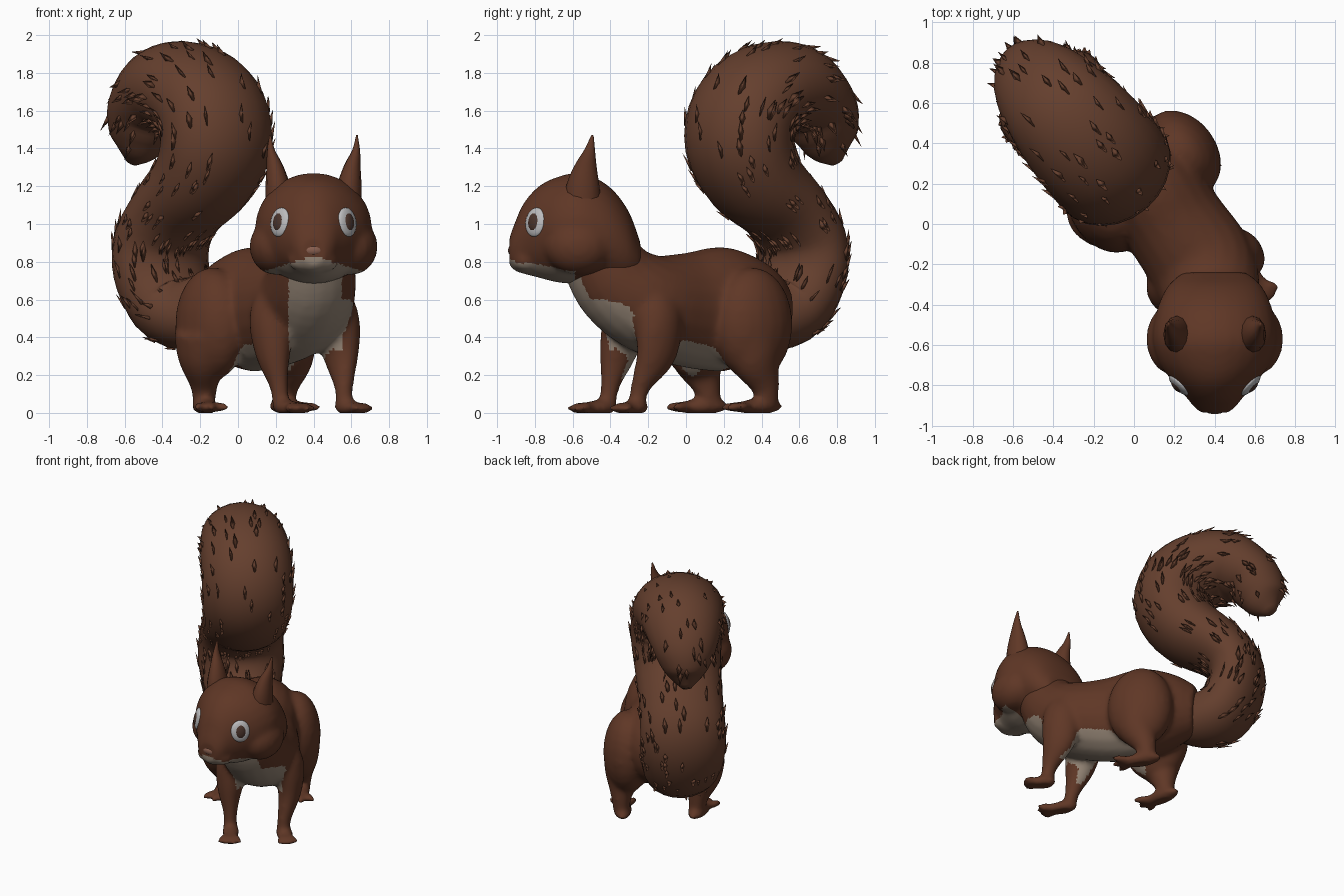
import bpy, bmesh, math, random
from mathutils import Vector, Matrix

if "Cube" in bpy.data.objects:
    bpy.data.objects.remove(bpy.data.objects["Cube"])

random.seed(4)
FWD = Vector((0.6, -0.8, 0))      # body axis
LAT = Vector((0.8, 0.6, 0))       # across the body
UP = Vector((0, 0, 1))
HX = 0.40                         # head centre plane


def material(name, col):
    m = bpy.data.materials.new(name)
    m.diffuse_color = (*col, 1)
    m.use_nodes = True
    m.node_tree.nodes["Principled BSDF"].inputs["Base Color"].default_value = m.diffuse_color
    return m


FUR = material("russet_fur", (0.115, 0.038, 0.019))
TAILFUR = material("tail_fur", (0.13, 0.05, 0.027))
CREAM = material("cream_fur", (0.30, 0.235, 0.18))
PALE = material("pale_eye", (0.50, 0.50, 0.51))
DARK = material("dark_eye", (0.07, 0.035, 0.025))
NOSE = material("nose_skin", (0.24, 0.11, 0.075))


def smooth_path(pts, n):
    """Catmull-Rom resampling of tuples, n steps per span."""
    v = [Vector(p) for p in pts]
    v = [2 * v[0] - v[1]] + v + [2 * v[-1] - v[-2]]
    out = []
    for i in range(1, len(v) - 2):
        a, b, c, d = v[i - 1:i + 3]
        for k in range(n):
            t = k / n
            out.append(0.5 * (2 * b + (c - a) * t + (2 * a - 5 * b + 4 * c - d) * t * t
                              + (3 * b - a - 3 * c + d) * t ** 3))
    return out + [v[-2]]


def frames(path, side, axis=None):
    """Centre, tangent, side and up vector, and the two radii, for each ring."""
    res = []
    for i, p in enumerate(path):
        a, b = path[max(i - 1, 0)], path[min(i + 1, len(path) - 1)]
        t = Vector(axis) if axis else Vector(b[:3]) - Vector(a[:3])
        t.normalize()
        u = t.cross(side).normalized()
        s = u.cross(t).normalized()
        res.append((Vector(p[:3]), t, s, u, p[3], p[4]))
    return res


def tube(bm, pts, side=LAT, sides=20, n=4, axis=None):
    """Closed loft of ellipses; points are x, y, z, side radius, up radius."""
    fr = frames(smooth_path(pts, n), side, axis)
    rings = []
    for c, t, s, u, rs, ru in fr:
        rings.append([bm.verts.new(c + s * rs * math.cos(a) + u * ru * math.sin(a))
                      for a in (2 * math.pi * k / sides for k in range(sides))])
    for r0, r1 in zip(rings, rings[1:]):
        for k in range(sides):
            j = (k + 1) % sides
            bm.faces.new((r0[k], r0[j], r1[j], r1[k]))
    bm.faces.new(rings[0][::-1])
    bm.faces.new(rings[-1])
    return fr


def blob(bm, c, r, fwd=FWD):
    """Ellipsoid with radii across, forward, up."""
    f = Vector(fwd).normalized()
    s = f.cross(UP).normalized()
    rot = Matrix((s, f, s.cross(f))).transposed().to_4x4()
    bmesh.ops.create_uvsphere(bm, u_segments=20, v_segments=12, radius=1,
                              matrix=Matrix.Translation(c) @ rot @ Matrix.Diagonal((*r, 1)))


def finish(name, bm, mats, voxel=None, paint=None, soften=5):
    bmesh.ops.recalc_face_normals(bm, faces=bm.faces)
    me = bpy.data.meshes.new(name)
    bm.to_mesh(me)
    bm.free()
    ob = bpy.data.objects.new(name, me)
    bpy.context.collection.objects.link(ob)
    bpy.context.view_layer.objects.active = ob
    if voxel:
        m = ob.modifiers.new("blend", 'REMESH')
        m.mode, m.voxel_size = 'VOXEL', voxel
        bpy.ops.object.modifier_apply(modifier="blend")
        m = ob.modifiers.new("soften", 'SMOOTH')
        m.factor, m.iterations = 0.5, soften
        bpy.ops.object.modifier_apply(modifier="soften")
    for mat in mats:
        ob.data.materials.append(mat)
    for v in ob.data.vertices:
        v.co.z = max(v.co.z, 0)
    for p in ob.data.polygons:
        p.use_smooth = True
        if paint and paint(p.center, p.normal):
            p.material_index = 1
    return ob


def paw(bm, heel, tip, w, toes):
    """Flat foot with fanned toes."""
    heel, tip = Vector(heel), Vector(tip)
    d = tip - heel
    blob(bm, heel.lerp(tip, 0.42), (w, d.length * 0.5, 0.042), d)
    for k in range(toes):
        q = Matrix.Rotation((k / (toes - 1) - 0.5) * -1.1, 3, 'Z') @ d.normalized()
        blob(bm, heel.lerp(tip, 0.55) + q * d.length * 0.32,
             (0.028, 0.08, 0.03), q)


# torso, legs and feet, blended into one skin
bm = bmesh.new()
tube(bm, [(.40, -.47, .84, .22, .20), (.385, -.36, .68, .245, .235), (.335, -.2, .58, .265, .265),
          (.2, 0, .545, .255, .305), (.07, .2, .55, .26, .33), (-.05, .35, .55, .24, .27),
          (-.16, .47, .54, .15, .18)])
for c in ((-.14, .065, .47), (.24, .355, .47)):                   # haunches
    blob(bm, c, (.17, .23, .3))
tube(bm, [(.26, -.24, .70, .09, .13), (.185, -.31, .52, .12, .13), (.185, -.36, .32, .09, .105),
          (.215, -.40, .15, .05, .055), (.23, -.42, .03, .05, .045)])
tube(bm, [(.43, -.17, .70, .08, .12), (.515, -.15, .52, .115, .135), (.545, -.155, .32, .085, .12),
          (.56, -.24, .14, .05, .055), (.56, -.26, .03, .05, .045)])
tube(bm, [(-.19, .04, .42, .14, .17), (-.19, .06, .28, .12, .14), (-.18, .11, .14, .07, .08),
          (-.18, .13, .03, .055, .055)])
tube(bm, [(.27, .36, .42, .14, .17), (.27, .37, .28, .12, .14), (.25, .42, .14, .07, .08),
          (.24, .43, .03, .055, .055)])
paw(bm, (.21, -.38, .03), (.33, -.57, .025), .06, 4)
paw(bm, (.53, -.22, .03), (.65, -.34, .025), .06, 4)
paw(bm, (-.20, .21, .035), (-.14, -.08, .03), .065, 3)
paw(bm, (.19, .49, .035), (.36, .24, .03), .065, 3)


def underside(p, n):
    q = p - Vector((.2, 0, 0))
    chest = abs(p.x - .41) < .14 and p.y < -.24 and n.y < -.25 and p.z > .33
    belly = abs(q.dot(LAT)) < .2 and q.dot(FWD) > -.2 and n.z < -.3 and .18 < p.z < .6
    return chest or belly


finish("body_and_legs", bm, [FUR, CREAM], 0.017, underside, 12)

# head: upright sections along y (y, z low, z high, half width)
bm = bmesh.new()
sec = [(-.24, .70, .90, .16), (-.31, .66, 1.08, .235), (-.42, .67, 1.21, .285),
       (-.56, .68, 1.27, .31), (-.68, .69, 1.25, .28), (-.78, .715, 1.20, .21),
       (-.86, .735, 1.11, .14), (-.905, .75, 1.01, .105), (-.935, .78, .93, .07)]
tube(bm, [(HX, y, (a + b) / 2, w, (b - a) / 2) for y, a, b, w in sec],
     Vector((1, 0, 0)), 28, 4, (0, -1, 0))
for s in (-1, 1):
    blob(bm, (HX + s * .2, -.57, .88), (.14, .18, .15), (0, -1, 0))        # cheek
    blob(bm, (HX + s * .05, -.84, .805), (.085, .085, .06), (0, -1, 0))    # muzzle
head = finish("head", bm, [FUR, CREAM], 0.017,
              lambda p, n: p.z < .83 - .3 * abs(p.x - HX) and p.y < -.58 and n.z < .5, 8)

# ears, and eyes set on the head surface
for s, side in ((-1, "left"), (1, "right")):
    bm = bmesh.new()
    tube(bm, [(HX + s * dx, y, z, a, b) for dx, y, z, a, b in
              ((.18, -.55, 1.08, .075, .10), (.19, -.545, 1.2, .065, .088),
               (.205, -.53, 1.3, .045, .06), (.225, -.51, 1.385, .022, .03),
               (.23, -.495, 1.47, .004, .006))], Vector((1, 0, 0)), 12, 3)
    finish(side + "_ear", bm, [FUR])
    _, spot, nrm, _ = head.closest_point_on_mesh((HX + s * .18, -.80, 1.01))
    for part, off, r, mat in (("eye_rim", -.008, (.068, .024, .078), PALE),
                              ("eye", .004, (.038, .018, .05), DARK)):
        bm = bmesh.new()
        blob(bm, spot + nrm * off, r, nrm)
        finish(side + "_" + part, bm, [mat])

bm = bmesh.new()
blob(bm, (HX, -.917, .86), (.055, .025, .03), (0, -1, 0))
finish("nose", bm, [NOSE])

# tail: S curve in a slanted plane (y, z, side radius, in-plane radius)
bm = bmesh.new()
curve = [(.30, .58, .14, .18), (.43, .525, .22, .19), (.54, .565, .265, .20),
         (.615, .74, .295, .19), (.61, .92, .295, .19), (.515, 1.08, .29, .20),
         (.36, 1.24, .30, .24), (.285, 1.42, .315, .27), (.31, 1.59, .315, .27),
         (.42, 1.70, .31, .255), (.57, 1.715, .285, .24), (.69, 1.62, .24, .20),
         (.74, 1.50, .185, .18), (.765, 1.41, .125, .135), (.80, 1.33, .03, .04)]
fr = tube(bm, [(.13 - .87 * y, y, z, a, b) for y, z, a, b in curve],
          Vector((.755, .656, 0)), 24, 4)
finish("tail", bm, [TAILFUR])

# small pointed tufts lying along the tail
bm = bmesh.new()
for _ in range(480):
    c, t, s, u, rs, ru = fr[random.randint(6, len(fr) - 5)]
    a = random.uniform(0, 2 * math.pi)
    if random.random() > (rs / .32) ** 2 * .8:
        continue
    ring = s * math.cos(a) * rs + u * math.sin(a) * ru
    out = (s * math.cos(a) / rs + u * math.sin(a) / ru).normalized()
    p, across = c + ring, t.cross(out).normalized()
    w, ln = random.uniform(.012, .026), random.uniform(.05, .085)
    v = [bm.verts.new(q) for q in (p + across * w - out * .012, p - across * w - out * .012,
                                   p - t * .03 + out * .002, p + t * ln + out * .018)]
    for i, j, k in ((0, 1, 2), (0, 2, 3), (2, 1, 3), (1, 0, 3)):
        bm.faces.new((v[i], v[j], v[k]))
finish("tail_tufts", bm, [TAILFUR])
